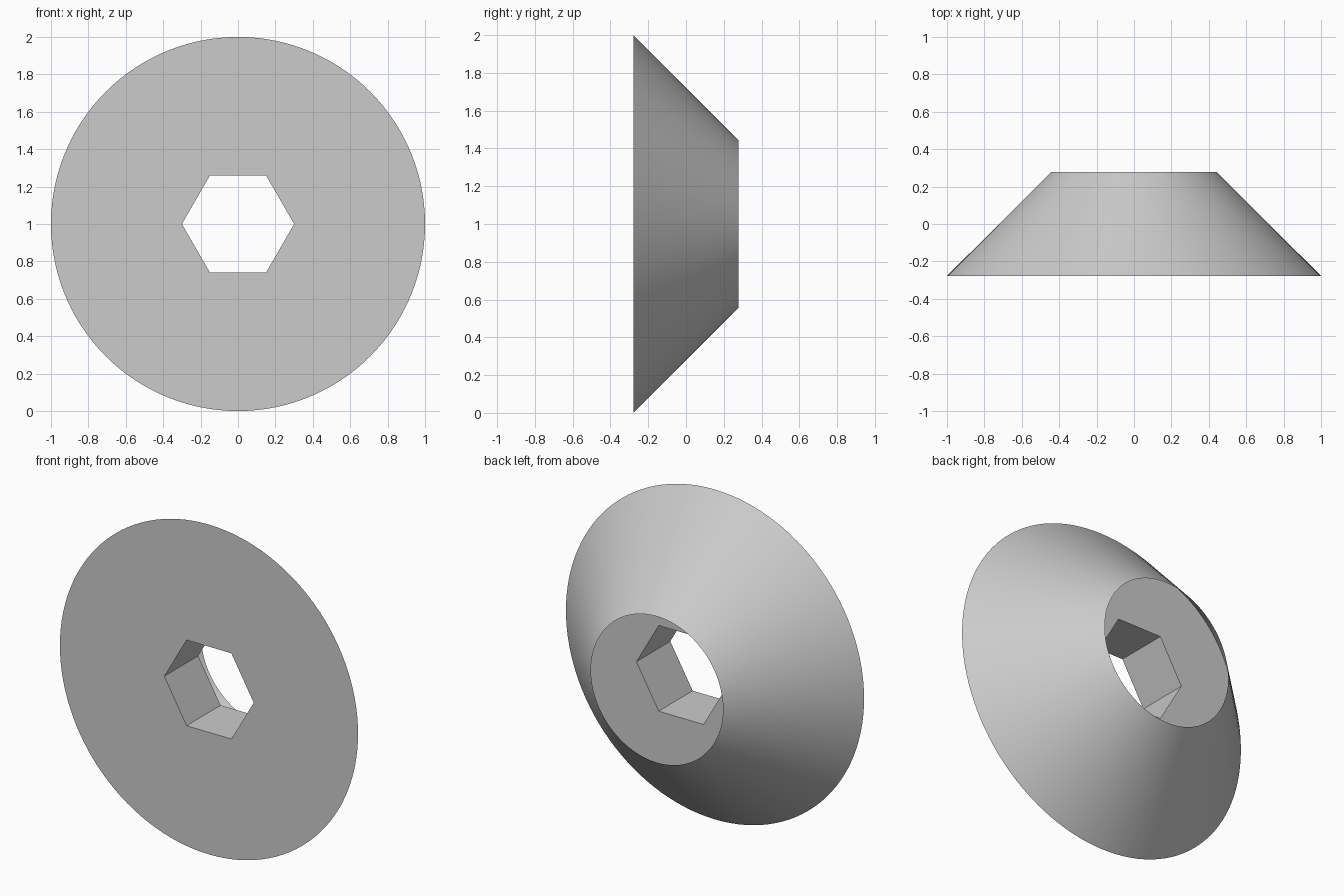
import bpy, bmesh, math

cube = bpy.data.objects.get("Cube")
if cube:
    bpy.data.objects.remove(cube, do_unlink=True)

SEGMENTS = 120          # divisible by six so the hexagon corners are exact
HEX_RADIUS = 0.30
FRONT, FLOOR, BACK = -0.278, 0.047, 0.278


def hexagon(angle):
    """Distance from the centre to the hexagon edge at this angle."""
    local = angle % (math.pi / 3) - math.pi / 6
    return HEX_RADIUS * math.cos(math.pi / 6) / math.cos(local)


def circle(radius):
    return lambda angle: radius


# Closed section: bore, front face, outer cone, knife-edge rim, undercut recess
section = [
    (hexagon, FRONT),
    (circle(1.0), FRONT),
    (circle(0.443), BACK),
    (circle(0.67), FLOOR),
    (hexagon, FLOOR),
]

bm = bmesh.new()
rings = []
for radius_at, y in section:
    ring = []
    for i in range(SEGMENTS):
        a = 2 * math.pi * i / SEGMENTS
        r = radius_at(a)
        ring.append(bm.verts.new((r * math.cos(a), y, 1 + r * math.sin(a))))
    rings.append(ring)

# Join each ring to the next, the last one back to the first
for k, ring in enumerate(rings):
    following = rings[(k + 1) % len(rings)]
    for i in range(SEGMENTS):
        j = (i + 1) % SEGMENTS
        bm.faces.new((ring[i], ring[j], following[j], following[i]))
bmesh.ops.recalc_face_normals(bm, faces=bm.faces)

mesh = bpy.data.meshes.new("conical_washer")
bm.to_mesh(mesh)
bm.free()
washer = bpy.data.objects.new("conical_washer", mesh)
bpy.context.collection.objects.link(washer)

# Plain grey material
grey = bpy.data.materials.new("light_grey")
grey.use_nodes = True
colour = (0.6, 0.6, 0.6, 1)
grey.diffuse_color = colour
grey.node_tree.nodes["Principled BSDF"].inputs["Base Color"].default_value = colour
mesh.materials.append(grey)

# Smooth cone, sharp rims and bore corners
bpy.ops.object.select_all(action='DESELECT')
washer.select_set(True)
bpy.context.view_layer.objects.active = washer
bpy.ops.object.shade_smooth_by_angle(angle=math.radians(30))
